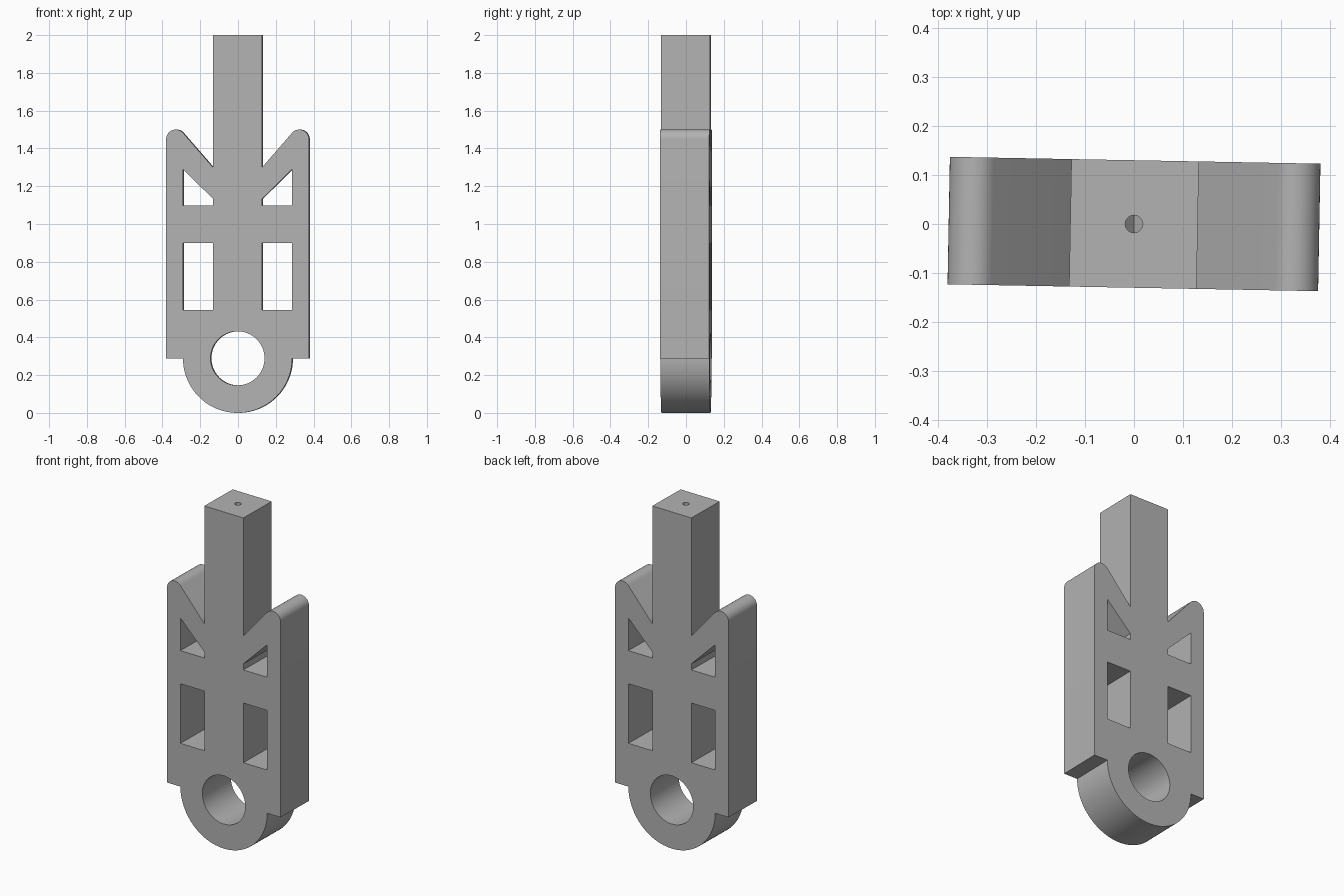
import bpy, bmesh
from math import sin, cos, pi, radians

cube = bpy.data.objects.get("Cube")
if cube:
    bpy.data.objects.remove(cube, do_unlink=True)

HALF_DEPTH = 0.13
RING_R = 0.289      # outer radius of the eye, also its centre height
HOLE_R = 0.143
SHAFT = 0.13        # half width of the square shaft
WIDTH = 0.378       # half width of the body

grey = bpy.data.materials.new("plain grey")
grey.use_nodes = True
colour = (0.45, 0.45, 0.45, 1)
grey.diffuse_color = colour
grey.node_tree.nodes["Principled BSDF"].inputs["Base Color"].default_value = colour


def arc(cx, cz, r, start, end, n):
    return [(cx + r * cos(radians(start + (end - start) * i / n)),
             cz + r * sin(radians(start + (end - start) * i / n))) for i in range(n + 1)]


def make_object(name, bm):
    bmesh.ops.recalc_face_normals(bm, faces=bm.faces)
    mesh = bpy.data.meshes.new(name)
    bm.to_mesh(mesh)
    bm.free()
    mesh.materials.append(grey)
    obj = bpy.data.objects.new(name, mesh)
    bpy.context.collection.objects.link(obj)
    return obj


def prism(name, points, half):
    """Extrude an x-z outline along y."""
    bm = bmesh.new()
    face = bm.faces.new([bm.verts.new((x, -half, z)) for x, z in points])
    new = bmesh.ops.extrude_face_region(bm, geom=[face])["geom"]
    bmesh.ops.translate(bm, vec=(0, 2 * half, 0),
                        verts=[v for v in new if isinstance(v, bmesh.types.BMVert)])
    return make_object(name, bm)


def mirrored(points):
    return [(-x, z) for x, z in reversed(points)]


# Body outline: eye at the bottom, side rails, rounded arms, central shaft
right_side = arc(0, RING_R, RING_R, -90, 0, 24)[1:]
right_side += [(WIDTH, RING_R)]
right_side += arc(WIDTH - 0.051, 1.449, 0.051, 0, 139, 16)
right_side += [(SHAFT, 1.30), (SHAFT, 2.0)]
body = prism("hanger_body", [(0, 0)] + right_side + mirrored(right_side), HALF_DEPTH)

# Cutters: eye hole, rectangular windows, sloped windows
cutters = [prism("eye_cutter", arc(0, RING_R, HOLE_R, 0, 360, 64)[:-1], 0.3)]
lower = [(SHAFT, 0.546), (RING_R, 0.546), (RING_R, 0.90), (SHAFT, 0.90)]
upper = [(SHAFT, 1.097), (RING_R, 1.097), (RING_R, 1.29), (SHAFT, 1.133)]
for window in (lower, upper):
    cutters.append(prism("window_cutter", window, 0.3))
    cutters.append(prism("window_cutter", mirrored(window), 0.3))

# Narrow bore down the shaft, ending in a V where the arms would meet
bm = bmesh.new()
n = 24
ring = [(0.018 * sin(2 * pi * i / n), 0.018 * cos(2 * pi * i / n)) for i in range(n)]
top = [bm.verts.new((x, y, 2.1)) for x, y in ring]
low = [bm.verts.new((x, y, 1.15 + 1.15 * abs(x))) for x, y in ring]
for i in range(n):
    j = (i + 1) % n
    bm.faces.new((top[i], top[j], low[j], low[i]))
bm.faces.new(top)
bm.faces.new(low[:n // 2 + 1])
bm.faces.new(low[n // 2:] + low[:1])
cutters.append(make_object("bore_cutter", bm))

# Apply the cuts
bpy.ops.object.select_all(action='DESELECT')
bpy.context.view_layer.objects.active = body
body.select_set(True)
for cutter in cutters:
    mod = body.modifiers.new("cut", 'BOOLEAN')
    mod.operation = 'DIFFERENCE'
    mod.solver = 'EXACT'
    mod.object = cutter
    bpy.ops.object.modifier_apply(modifier=mod.name)
    bpy.data.objects.remove(cutter, do_unlink=True)

bpy.ops.object.shade_smooth_by_angle(angle=radians(30))

# The whole part stands turned very slightly about the vertical
body.rotation_euler.z = radians(-1.06)
